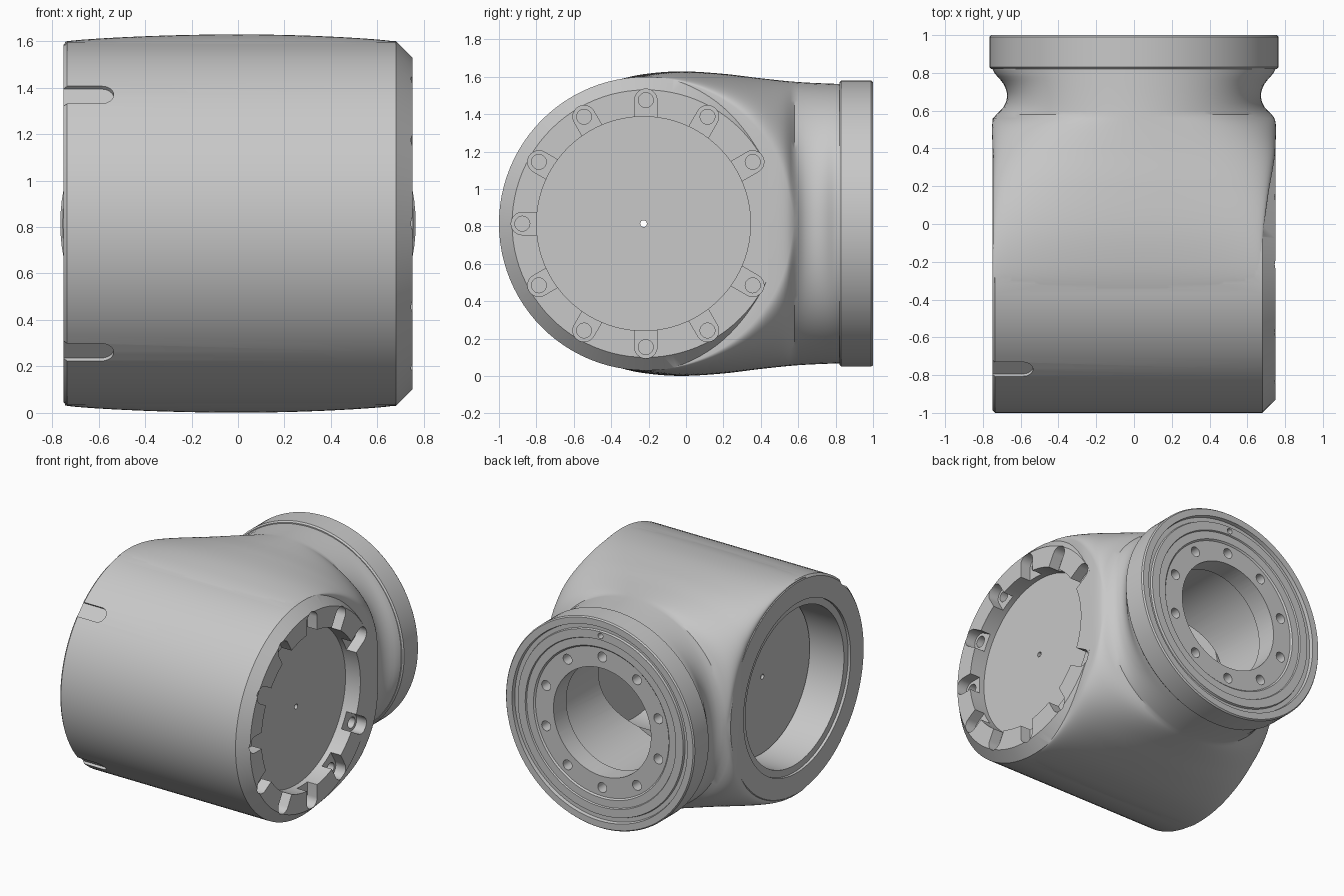
import bpy, bmesh, math
from mathutils import Vector

if "Cube" in bpy.data.objects:
    bpy.data.objects.remove(bpy.data.objects["Cube"])

CY, CZ, R = -0.215, 0.815, 0.785      # barrel axis position and radius
PY = CY - 0.012                       # end plate centre
N = 96

grey = bpy.data.materials.new("light_grey")
grey.diffuse_color = (0.58, 0.58, 0.58, 1)
grey.use_nodes = True
grey.node_tree.nodes["Principled BSDF"].inputs["Base Color"].default_value = grey.diffuse_color


def skin(name, rings):
    """Closed solid through a list of equal-length point rings."""
    bm = bmesh.new()
    vs = [[bm.verts.new(p) for p in ring] for ring in rings]
    n = len(vs[0])
    for a, b in zip(vs, vs[1:]):
        for i in range(n):
            j = (i + 1) % n
            bm.faces.new((a[i], a[j], b[j], b[i]))
    bm.faces.new(vs[0][::-1])
    bm.faces.new(vs[-1])
    bmesh.ops.recalc_face_normals(bm, faces=bm.faces)
    me = bpy.data.meshes.new(name)
    bm.to_mesh(me)
    bm.free()
    me.materials.append(grey)
    ob = bpy.data.objects.new(name, me)
    bpy.context.scene.collection.objects.link(ob)
    return ob


def lathe(name, axis, profile, u=0.0, v=CZ, n=N):
    """Turned solid; profile is (position, radius); u, v place the axis."""
    rings = []
    for a, r in profile:
        ring = []
        for i in range(n):
            t = 2 * math.pi * i / n
            p, q = u + r * math.cos(t), v + r * math.sin(t)
            ring.append((a, p, q) if axis == 'x' else (p, a, q))
        rings.append(ring)
    return skin(name, rings)


def slot(name, origin, along, up, length, r, height):
    """Prism with one rounded end at origin, running back from 'along'."""
    along, up = Vector(along), Vector(up)
    side = up.cross(along)
    pts = [(-length, -r)]
    for i in range(17):
        t = -math.pi / 2 + math.pi * i / 16
        pts.append((r * math.cos(t), r * math.sin(t)))
    pts.append((-length, r))
    base = Vector(origin)
    return skin(name, [[base + along * x + side * y + up * h for x, y in pts]
                       for h in (0, height)])


def curve(table, y):
    """Smooth interpolation through (position, value) points."""
    k = max(i for i in range(len(table) - 1) if table[i][0] <= y + 1e-9)

    def slope(i):
        a, b = table[max(i - 1, 0)], table[min(i + 1, len(table) - 1)]
        return (b[1] - a[1]) / (b[0] - a[0])
    (x0, v0), (x1, v1) = table[k], table[k + 1]
    d = x1 - x0
    t = (y - x0) / d
    return (v0 * (1 + 2 * t) * (1 - t) ** 2 + slope(k) * d * t * (1 - t) ** 2
            + v1 * t * t * (3 - 2 * t) + slope(k + 1) * d * t * t * (t - 1))


def combine(target, others, operation):
    col = bpy.data.collections.new(operation.lower())
    for o in others:
        col.objects.link(o)
        o.hide_render = True
    m = target.modifiers.new(operation, 'BOOLEAN')
    m.operation = operation
    m.operand_type = 'COLLECTION'
    m.collection = col
    m.solver = 'EXACT'
    dg = bpy.context.evaluated_depsgraph_get()
    me = bpy.data.meshes.new_from_object(target.evaluated_get(dg))
    target.modifiers.clear()
    target.data = me
    for o in others:
        bpy.data.objects.remove(o)
    bpy.data.collections.remove(col)


# barrel across x, chamfered on the right end
body = lathe("joint_housing", 'x',
             [(-0.75, 0.77), (-0.735, R), (0.68, R), (0.75, 0.715)], CY)

# neck blending the barrel into the round flange, pinched at the sides
HEIGHT = [(-0.5, 0.715), (-0.35, 0.772), (-0.22, 0.800), (-0.03, 0.814),
          (0.2, 0.801), (0.4, 0.777), (0.6, 0.757), (0.86, 0.745)]
WIDTH = [(-0.5, 0.67), (-0.1, 0.68), (0.15, 0.71), (0.35, 0.744), (0.45, 0.7505),
         (0.53, 0.7505), (0.57, 0.738), (0.62, 0.69), (0.68, 0.672), (0.74, 0.69),
         (0.81, 0.745), (0.86, 0.747)]
rings = []
for i in range(69):
    y = -0.5 + 0.02 * i
    h, w = curve(HEIGHT, y), curve(WIDTH, y)
    c = math.sqrt(max(R * R - (y - CY) ** 2, 0)) - 0.004
    c = max(min(c, h - 0.01), 0.012)
    half = []
    for k in range(49):
        s, z = math.cos(math.pi * k / 48), math.sin(math.pi * k / 48)
        lim = max(w, 0.745) if s < 0 and y < 0.54 else w
        full = max(lim, 0.75) if y > 0.54 else lim
        half.append((s * (full - (full - lim) * abs(s) ** 3), c + (h - c) * z))
    rings.append([(x, y, CZ + z) for x, z in half] +
                 [(x, y, CZ - z) for x, z in reversed(half)])
neck = skin("neck", rings)

# flange with stepped sealing rings
flange = lathe("flange", 'y',
               [(0.82, 0.755), (0.83, 0.765), (0.99, 0.765), (1.0, 0.757),
                (1.0, 0.71), (0.975, 0.705), (0.975, 0.675), (0.99, 0.67),
                (0.99, 0.61), (0.98, 0.605), (0.98, 0.55), (0.97, 0.54), (0.97, 0.3)])
combine(body, [neck, flange], 'UNION')

# bores, cavity and end recesses
cut = [
    lathe("cavity", 'x', [(-0.77, 0.57), (0.57, 0.57)], CY),
    lathe("left_step", 'x', [(-0.73, 0.62), (-0.77, 0.62)], CY),
    lathe("right_recess", 'x', [(0.63, 0.572), (0.77, 0.572)], PY),
    lathe("centre_hole", 'x', [(0.5, 0.018), (0.8, 0.018)], PY, n=16),
    lathe("flange_bore", 'y', [(0.2, 0.46), (0.82, 0.46), (0.821, 0.395), (1.05, 0.395)]),
    lathe("pin_hole", 'y', [(0.93, 0.02), (1.05, 0.02)], 0, CZ + 0.64, 16),
]
# eleven bolt pockets round the right end
for k in range(1, 12):
    t = math.radians(30 * k)
    d = (0, math.cos(t), math.sin(t))
    y, z = CY + 0.66 * d[1], CZ + 0.66 * d[2]
    cut.append(slot("bolt_pocket", (0.67, y, z), d, (1, 0, 0), 0.16, 0.06, 0.1))
    cut.append(lathe("bolt_hole", 'x', [(0.6, 0.04), (0.69, 0.04)], y, z, 20))
# ten flange bolt holes
for k in range(10):
    t = math.radians(18 + 36 * k)
    cut.append(lathe("flange_hole", 'y', [(0.87, 0.036), (1.05, 0.036)],
                     0.478 * math.cos(t), CZ + 0.478 * math.sin(t), 20))
# two shallow keyways on the left end
for a in (135, 225):
    t = math.radians(a)
    d = (0, math.cos(t), math.sin(t))
    cut.append(slot("keyway", (-0.588, CY + 0.765 * d[1], CZ + 0.765 * d[2]),
                    (1, 0, 0), d, 0.25, 0.053, 0.1))
combine(body, cut, 'DIFFERENCE')

# thin inner plate inside the left opening, with a centre hole
plate = lathe("inner_plate", 'x', [(-0.46, 0.56), (-0.44, 0.56)], CY)
combine(plate, [lathe("plate_hole", 'x', [(-0.6, 0.018), (-0.3, 0.018)], PY, n=16)],
        'DIFFERENCE')

for ob in (body, plate):
    ob.select_set(True)
bpy.context.view_layer.objects.active = body
bpy.ops.object.shade_smooth_by_angle(angle=math.radians(30))
